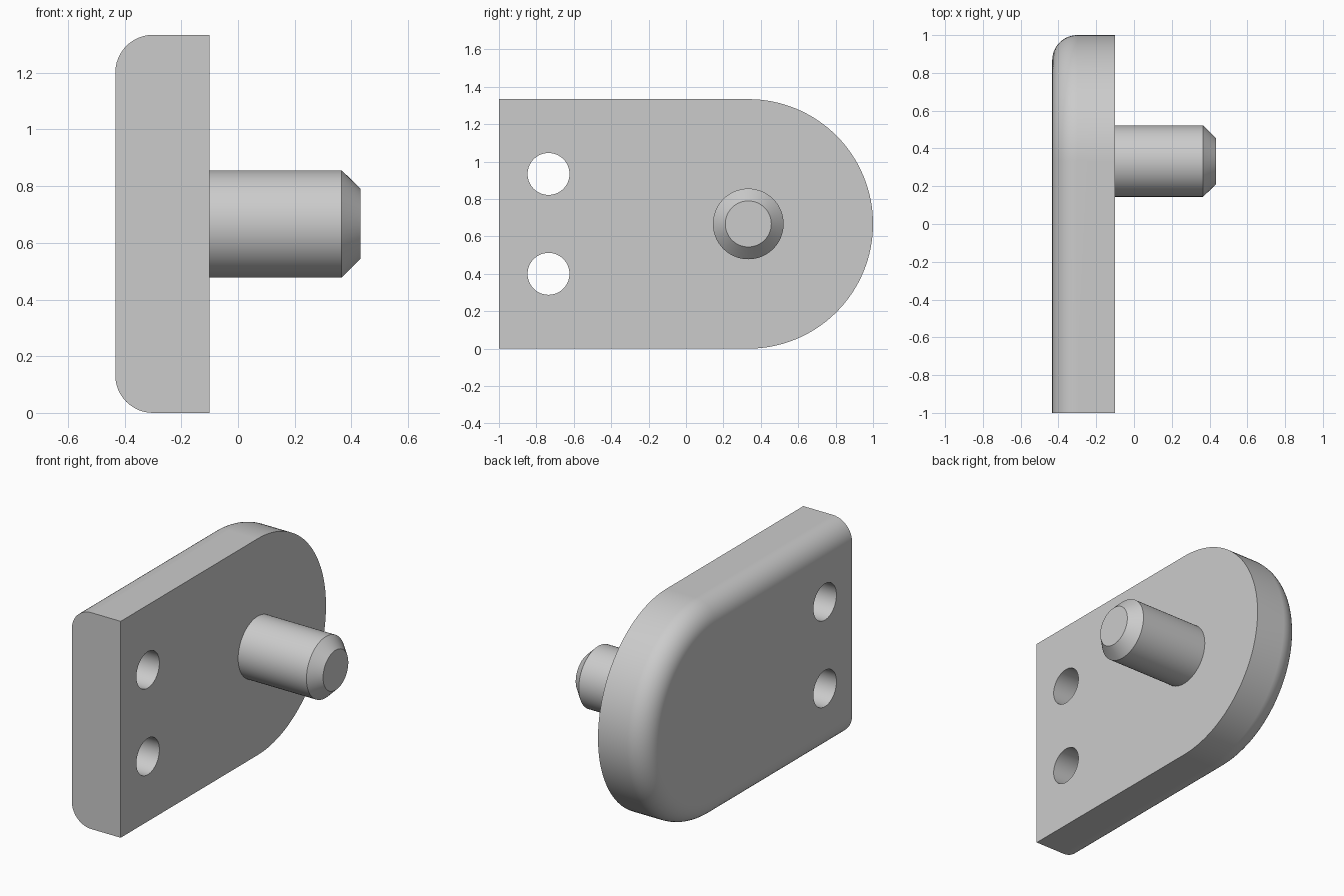
import bpy, bmesh
from math import sin, cos, pi, radians
from mathutils import Matrix

cube = bpy.data.objects.get("Cube")
if cube:
    bpy.data.objects.remove(cube, do_unlink=True)

BACK, FACE, TIP = -0.433, -0.1, 0.433    # positions along x
MID_Z, ARC_Y, RADIUS = 0.667, 0.333, 0.667
FILLET = 0.133

grey = bpy.data.materials.new("grey")
grey.use_nodes = True
colour = (0.6, 0.6, 0.6, 1)
grey.diffuse_color = colour
grey.node_tree.nodes["Principled BSDF"].inputs["Base Color"].default_value = colour


def make_object(name, bm):
    bmesh.ops.recalc_face_normals(bm, faces=bm.faces)
    mesh = bpy.data.meshes.new(name)
    bm.to_mesh(mesh)
    bm.free()
    obj = bpy.data.objects.new(name, mesh)
    bpy.context.collection.objects.link(obj)
    mesh.materials.append(grey)
    return obj


def loft(name, rings):
    """Skin a stack of equal rings and cap both ends."""
    bm = bmesh.new()
    loops = [[bm.verts.new(p) for p in ring] for ring in rings]
    n = len(loops[0])
    for a, b in zip(loops, loops[1:]):
        for i in range(n):
            j = (i + 1) % n
            bm.faces.new((a[i], a[j], b[j], b[i]))
    bm.faces.new(loops[0])
    bm.faces.new(loops[-1])
    return make_object(name, bm)


def circle(x, y, z, r, n=64):
    return [(x, y + r * cos(2 * pi * i / n), z + r * sin(2 * pi * i / n)) for i in range(n)]


def plate_outline(x, inset, n=64):
    """Square front end, round rear end; the front end is never inset."""
    r = RADIUS - inset
    arc = [(x, ARC_Y + r * cos(a), MID_Z + r * sin(a))
           for a in (-pi / 2 + pi * i / n for i in range(n + 1))]
    return arc + [(x, -1, MID_Z + r), (x, -1, MID_Z - r)]


def finish(obj):
    bpy.ops.object.select_all(action='DESELECT')
    obj.select_set(True)
    bpy.context.view_layer.objects.active = obj
    for mod in list(obj.modifiers):
        bpy.ops.object.modifier_apply(modifier=mod.name)
    bpy.ops.object.shade_smooth_by_angle(angle=radians(30))
    weighted = obj.modifiers.new("weighted_normals", 'WEIGHTED_NORMAL')
    weighted.keep_sharp = True


# Plate with a rounded rim on its outer side
steps = 12
rings = [plate_outline(FACE, 0)]
for i in range(steps + 1):
    a = pi / 2 * i / steps
    rings.append(plate_outline(BACK + FILLET * (1 - sin(a)), FILLET * (1 - cos(a))))
plate = loft("mounting_plate", rings)

# Two screw holes through the plate
cutters = []
for side in (-1, 1):
    z = MID_Z + side * 0.267
    cutter = loft("hole_cutter", [circle(x, -0.735, z, 0.112) for x in (BACK - 0.1, FACE + 0.1)])
    cutter.hide_render = True
    cut = plate.modifiers.new("screw_hole", 'BOOLEAN')
    cut.operation = 'DIFFERENCE'
    cut.solver = 'EXACT'
    cut.object = cutter
    cutters.append(cutter)
finish(plate)
for cutter in cutters:
    bpy.data.objects.remove(cutter, do_unlink=True)

# Pin with a chamfered tip
profile = [(FACE, 0.189), (TIP - 0.067, 0.189), (TIP, 0.123)]
finish(loft("pin", [circle(x, ARC_Y, MID_Z, r) for x, r in profile]))
